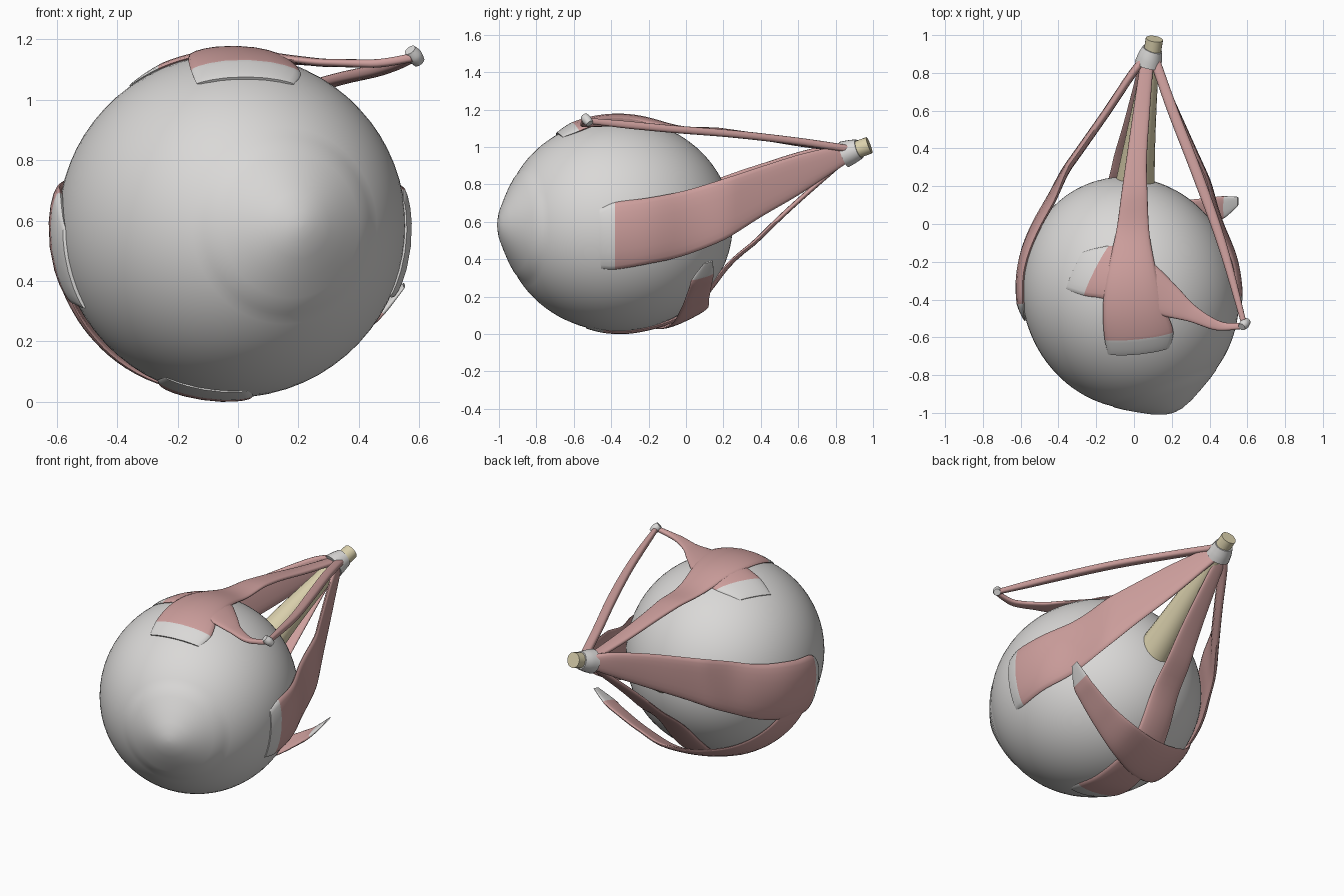
import bpy, bmesh, math
from mathutils import Vector

cube = bpy.data.objects.get("Cube")
if cube:
    bpy.data.objects.remove(cube, do_unlink=True)

CENTER = Vector((-0.02, -0.365, 0.583))
TILT = math.radians(20)
AXIS = Vector((math.sin(TILT), -math.cos(TILT), 0))   # gaze direction
RAD, LONG = 0.57, 0.62                                # eyeball half sizes
STEPS, SIDES = 7, 20


def material(name, rgb):
    m = bpy.data.materials.new(name)
    m.use_nodes = True
    m.diffuse_color = (*rgb, 1)
    m.node_tree.nodes["Principled BSDF"].inputs["Base Color"].default_value = (*rgb, 1)
    return m


WHITE = material("eye white", (0.70, 0.69, 0.68))
PINK = material("muscle pink", (0.62, 0.35, 0.34))
CREAM = material("nerve cream", (0.71, 0.64, 0.42))


def finish(name, bm, mats, angle=40):
    bmesh.ops.recalc_face_normals(bm, faces=bm.faces)
    me = bpy.data.meshes.new(name)
    bm.to_mesh(me)
    bm.free()
    ob = bpy.data.objects.new(name, me)
    bpy.context.collection.objects.link(ob)
    for m in mats:
        me.materials.append(m)
    bpy.ops.object.select_all(action='DESELECT')
    ob.select_set(True)
    bpy.context.view_layer.objects.active = ob
    bpy.ops.object.shade_smooth_by_angle(angle=math.radians(angle))


def skin(bm, rings, tendon=(0, 0)):
    """Bridge rings of vertices and cap both ends; tendon = white ring range."""
    n = len(rings[0])
    for i in range(len(rings) - 1):
        for j in range(n):
            k = (j + 1) % n
            f = bm.faces.new((rings[i][j], rings[i][k], rings[i + 1][k], rings[i + 1][j]))
            f.material_index = int(tendon[0] <= i < tendon[1])
    for ring, i in ((rings[0], 0), (rings[-1], len(rings) - 2)):
        f = bm.faces.new(ring)
        f.material_index = int(tendon[0] <= i < tendon[1])


def smooth_path(pts):
    """Catmull-Rom through stations of any dimension."""
    out = []
    for i in range(len(pts) - 1):
        a, b, c, d = (pts[max(0, min(len(pts) - 1, i + k))] for k in (-1, 0, 1, 2))
        for s in range(STEPS):
            t = s / STEPS
            out.append([0.5 * (2 * q + (r - p) * t + (2 * p - 5 * q + 4 * r - u) * t * t
                        + (3 * q - p - 3 * r + u) * t ** 3) for p, q, r, u in zip(a, b, c, d)])
    out.append(list(pts[-1]))
    return out


def eye_radius(d):
    a = d.dot(AXIS)
    return 1 / math.sqrt((a / LONG) ** 2 + (1 - a * a) / RAD ** 2)


def strap(name, stations, across, thick, lift=0.004, white_from=0, white_to=0):
    """Flat muscle through (x, y, z, half width) that hugs the eyeball where close to it."""
    bm = bmesh.new()
    path = smooth_path(stations)
    pos = [Vector(p[:3]) for p in path]
    side = Vector(across).normalized()
    rings = []
    for i, p in enumerate(path):
        tan = (pos[min(i + 1, len(pos) - 1)] - pos[max(i - 1, 0)]).normalized()
        flat = tan.cross(side).normalized()
        rad = pos[i] - CENTER
        if flat.dot(rad) < 0:
            flat = -flat
        # White tendon ends thin out onto the eyeball
        run = len(path) - 1 - i if white_from else i
        taper = min(1, 0.35 + 0.65 * run / STEPS) if white_to else 1
        gap = rad.length - eye_radius(rad.normalized())
        hug = max(0, min(1, 1 - gap / 0.15))
        low = lift * taper
        height = max(low, gap * (1 - hug) + low * hug)
        th = min(thick, p[3]) * taper
        ring = []
        for j in range(SIDES):
            c, s = (math.cos(2 * math.pi * j / SIDES), math.sin(2 * math.pi * j / SIDES))
            u = math.copysign(abs(c) ** 0.8, c) * p[3]
            v = math.copysign(abs(s) ** 0.7, s) * th
            base = pos[i] + side * u
            d = (base - CENTER).normalized()
            wrapped = CENTER + d * (eye_radius(d) + height)
            n = flat.lerp(d, hug).normalized()
            ring.append(bm.verts.new(base.lerp(wrapped, hug) + n * v))
        rings.append(ring)
    skin(bm, rings, (white_from * STEPS, white_to * STEPS))
    finish(name, bm, [PINK, WHITE], 50)


def tube(name, stations, mat):
    """Round tube through (x, y, z, radius)."""
    bm = bmesh.new()
    path = smooth_path(stations)
    pos = [Vector(p[:3]) for p in path]
    rings = []
    for i, p in enumerate(path):
        tan = (pos[min(i + 1, len(pos) - 1)] - pos[max(i - 1, 0)]).normalized()
        a = tan.cross(Vector((0.3, 0, 1))).normalized()
        b = tan.cross(a)
        rings.append([bm.verts.new(pos[i] + p[3] * (a * math.cos(w) + b * math.sin(w)))
                      for w in (2 * math.pi * j / SIDES for j in range(SIDES))])
    skin(bm, rings)
    finish(name, bm, [mat])


# Eyeball with bulging cornea: lathe around the gaze axis
bm = bmesh.new()
limbus = math.asin(0.295 / RAD)
profile = [(RAD * math.sin(a), LONG * math.cos(a))
           for a in (math.pi - 0.02 - k * (math.pi - 0.02 - limbus) / 40 for k in range(41))]
profile += [(0.285, 0.542), (0.24, 0.572), (0.18, 0.607), (0.11, 0.645), (0.05, 0.668), (0.01, 0.674)]
e1, e2 = AXIS.cross(Vector((0, 0, 1))), Vector((0, 0, 1))
rings = [[bm.verts.new(CENTER + AXIS * t + r * (e1 * math.cos(w) + e2 * math.sin(w)))
          for w in (2 * math.pi * j / 64 for j in range(64))] for r, t in profile]
skin(bm, rings)
finish("eyeball", bm, [WHITE])

# Optic nerve, tendon ring at the apex, pulley
tube("optic_nerve", [(0, 0.13, 0.61, 0.115), (0.01, 0.25, 0.67, 0.1), (0.04, 0.5, 0.8, 0.075),
                     (0.08, 0.8, 0.94, 0.05), (0.108, 0.98, 1.01, 0.046)], CREAM)
tube("tendon_ring", [(0.075, 0.845, 0.96, 0.072), (0.085, 0.885, 0.975, 0.065),
                     (0.098, 0.925, 0.99, 0.054)], WHITE)
tube("pulley", [(0.57, -0.545, 1.165, 0.02), (0.585, -0.53, 1.145, 0.026),
                (0.6, -0.515, 1.125, 0.02)], WHITE)

# Four straight muscles
strap("upper_muscle", [(0.025, -0.68, 1.06, 0.165), (0.03, -0.6, 1.11, 0.19),
                       (0.005, -0.48, 1.15, 0.175), (-0.01, -0.35, 1.155, 0.152),
                       (-0.012, -0.2, 1.14, 0.122), (-0.005, 0, 1.11, 0.088),
                       (0.01, 0.3, 1.07, 0.058), (0.04, 0.6, 1.02, 0.045),
                       (0.07, 0.87, 0.985, 0.035)],
      (1, 0.1, 0), 0.016, lift=0.01, white_to=1)
strap("lower_muscle", [(-0.11, -0.53, 0.05, 0.14), (-0.12, -0.44, 0.02, 0.17),
                       (-0.115, -0.28, 0.01, 0.15), (-0.1, 0, 0.09, 0.12),
                       (-0.06, 0.2, 0.31, 0.1), (0.005, 0.5, 0.62, 0.07),
                       (0.065, 0.86, 0.94, 0.035)],
      (1, 0, 0), 0.013, lift=0, white_to=1)
strap("left_muscle", [(0.54, -0.46, 0.5, 0.165), (0.56, -0.38, 0.515, 0.192),
                      (0.55, -0.2, 0.545, 0.19), (0.48, 0, 0.59, 0.185),
                      (0.4, 0.2, 0.665, 0.165), (0.31, 0.4, 0.76, 0.135),
                      (0.22, 0.6, 0.85, 0.108), (0.14, 0.78, 0.93, 0.07),
                      (0.1, 0.87, 0.965, 0.045)],
      (0, 0, 1), 0.018, lift=0.002, white_to=1)
strap("right_muscle", [(-0.53, -0.5, 0.44, 0.145), (-0.57, -0.42, 0.5, 0.19),
                       (-0.59, -0.25, 0.53, 0.195), (-0.53, 0, 0.59, 0.185),
                       (-0.42, 0.2, 0.68, 0.165), (-0.28, 0.4, 0.775, 0.135),
                       (-0.14, 0.6, 0.865, 0.108), (-0.02, 0.78, 0.94, 0.075),
                       (0.05, 0.87, 0.97, 0.045)],
      (0, 0, 1), 0.022, lift=0.01, white_to=1)

# Upper slanted muscle: belly from apex to pulley, then fan under the upper muscle
strap("upper_slanted_belly", [(0.11, 0.87, 0.99, 0.028), (0.205, 0.6, 1.03, 0.03),
                              (0.34, 0.25, 1.07, 0.03), (0.47, -0.12, 1.1, 0.025),
                              (0.58, -0.52, 1.14, 0.015)], (1, 0, 0), 0.02)
strap("upper_slanted_fan", [(0.58, -0.54, 1.14, 0.018), (0.45, -0.54, 1.12, 0.026),
                            (0.32, -0.48, 1.135, 0.045), (0.2, -0.41, 1.15, 0.09),
                            (0.05, -0.32, 1.15, 0.13), (-0.1, -0.26, 1.14, 0.15),
                            (-0.2, -0.245, 1.11, 0.15), (-0.315, -0.25, 1.05, 0.105)],
      (0.45, 0.9, 0), 0.014, white_from=6, white_to=7)

# Lower slanted muscle: sling beneath the eyeball
strap("lower_slanted_muscle", [(0.55, 0.12, 0.385, 0.025), (0.48, 0.09, 0.31, 0.06),
                               (0.42, 0.08, 0.26, 0.07), (0.27, 0.06, 0.16, 0.09),
                               (0.08, 0.03, 0.08, 0.12), (-0.15, -0.05, 0.08, 0.14),
                               (-0.38, -0.16, 0.19, 0.14), (-0.51, -0.25, 0.33, 0.12),
                               (-0.56, -0.29, 0.44, 0.1)],
      (0, 1, 0.3), 0.012, lift=0.015, white_to=1)
